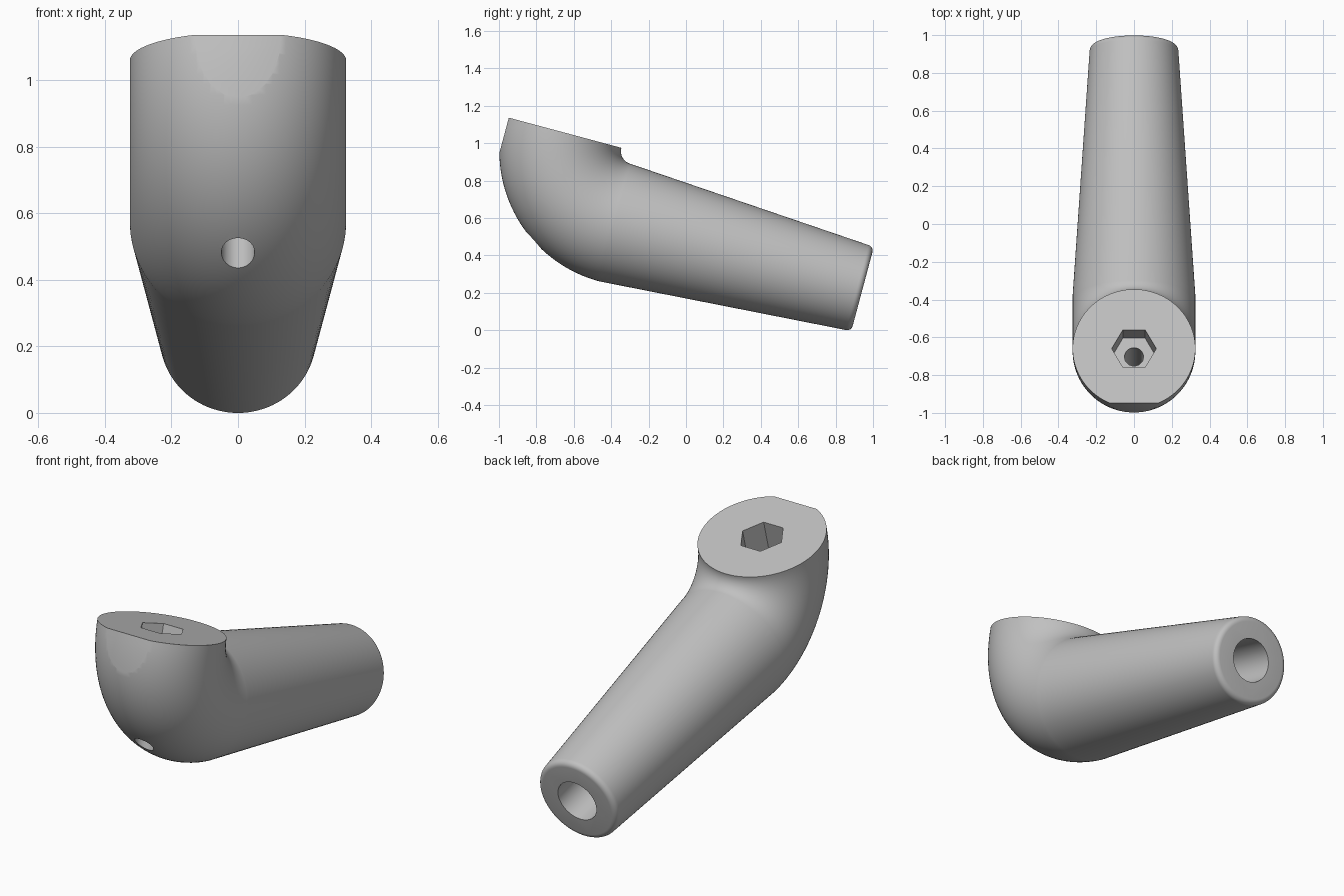
import bpy, bmesh, math
from mathutils import Matrix, Vector

cube = bpy.data.objects.get("Cube")
if cube:
    bpy.data.objects.remove(cube, do_unlink=True)

# Everything is built upright (arm along +y, cup opening along +z), then tilted
TILT = math.radians(-15)
SIDES = 96
R_TUBE, R_BEND, R_TIP = 0.325, 0.395, 0.235
BEND_Y, BEND_Z = -0.516, 0.852
ARM_END, ROUND = 0.855, 0.03
CUP_Y = BEND_Y - R_BEND
ARM_Z = BEND_Z - R_BEND

grey = bpy.data.materials.new("Grey")
grey.use_nodes = True
colour = (0.53, 0.53, 0.53, 1)
grey.diffuse_color = colour
grey.node_tree.nodes["Principled BSDF"].inputs["Base Color"].default_value = colour


def make_object(name, bm):
    bmesh.ops.recalc_face_normals(bm, faces=bm.faces)
    mesh = bpy.data.meshes.new(name)
    bm.to_mesh(mesh)
    bm.free()
    mesh.materials.append(grey)
    obj = bpy.data.objects.new(name, mesh)
    bpy.context.collection.objects.link(obj)
    return obj


def prism(name, sides, radius, length, centre, axis="Z", spin=0.0):
    bm = bmesh.new()
    turn = Matrix.Rotation(-math.pi / 2, 4, "X") if axis == "Y" else Matrix()
    bmesh.ops.create_cone(bm, cap_ends=True, segments=sides, radius1=radius,
                          radius2=radius, depth=length,
                          matrix=Matrix.Translation(centre) @ turn @ Matrix.Rotation(spin, 4, "Z"))
    return make_object(name, bm)


# Path of rings: (y, z, bend angle, radius) through the elbow and along the arm
rings = []
for i in range(37):
    a = math.pi / 2 * i / 36
    rings.append((BEND_Y - R_BEND * math.cos(a), BEND_Z - R_BEND * math.sin(a), a, R_TUBE))
for i in range(7):
    a = math.pi / 2 * i / 6
    rings.append((ARM_END - ROUND + ROUND * math.sin(a), ARM_Z, math.pi / 2,
                  R_TIP - ROUND + ROUND * math.cos(a)))

# Handle body: one tube skinned over the rings
bm = bmesh.new()
loops = []
for y, z, a, r in rings:
    out = Vector((0, -math.cos(a), -math.sin(a)))
    loop = []
    for k in range(SIDES):
        t = math.tau * k / SIDES
        loop.append(bm.verts.new(Vector((r * math.sin(t), y, z)) + out * r * math.cos(t)))
    loops.append(loop)
for a, b in zip(loops, loops[1:]):
    for k in range(SIDES):
        n = (k + 1) % SIDES
        bm.faces.new((a[k], a[n], b[n], b[k]))
bm.faces.new(loops[0])
bm.faces.new(loops[-1])
body = make_object("elbow_handle", bm)

# Cutters: flat on the front, hexagon socket, bolt hole, bore in the arm tip
bm = bmesh.new()
bmesh.ops.create_cube(bm, size=1, matrix=Matrix.Translation((0, -1.709, 0.7)) @ Matrix.Scale(2, 4, (0, 0, 1)))
cutters = [
    make_object("front_flat_cutter", bm),
    prism("hex_socket_cutter", 6, 0.118, 0.4, (0, CUP_Y, BEND_Z + 0.03), spin=math.pi / 2),
    prism("bolt_hole_cutter", 48, 0.05, 1.2, (0, CUP_Y, 0.5)),
    prism("arm_bore_cutter", 64, 0.115, 1.0, (0, ARM_END - 0.4, ARM_Z), axis="Y"),
]
# Put hexagon corners on the left and right
hexagon = cutters[1].data
if max(v.co.x for v in hexagon.vertices) < 0.11:
    centre = Matrix.Translation((0, CUP_Y, 0))
    hexagon.transform(centre @ Matrix.Rotation(math.pi / 6, 4, "Z") @ centre.inverted())

bpy.ops.object.select_all(action="DESELECT")
body.select_set(True)
bpy.context.view_layer.objects.active = body
for cutter in cutters:
    cutter.hide_render = True
    mod = body.modifiers.new(cutter.name, "BOOLEAN")
    mod.operation = "DIFFERENCE"
    mod.solver = "EXACT"
    mod.object = cutter
    bpy.ops.object.modifier_apply(modifier=mod.name)
    bpy.data.objects.remove(cutter, do_unlink=True)

# Tilt into place and smooth the round surfaces
body.data.transform(Matrix.Rotation(TILT, 4, "X"))
bpy.ops.object.shade_smooth_by_angle(angle=math.radians(25))
